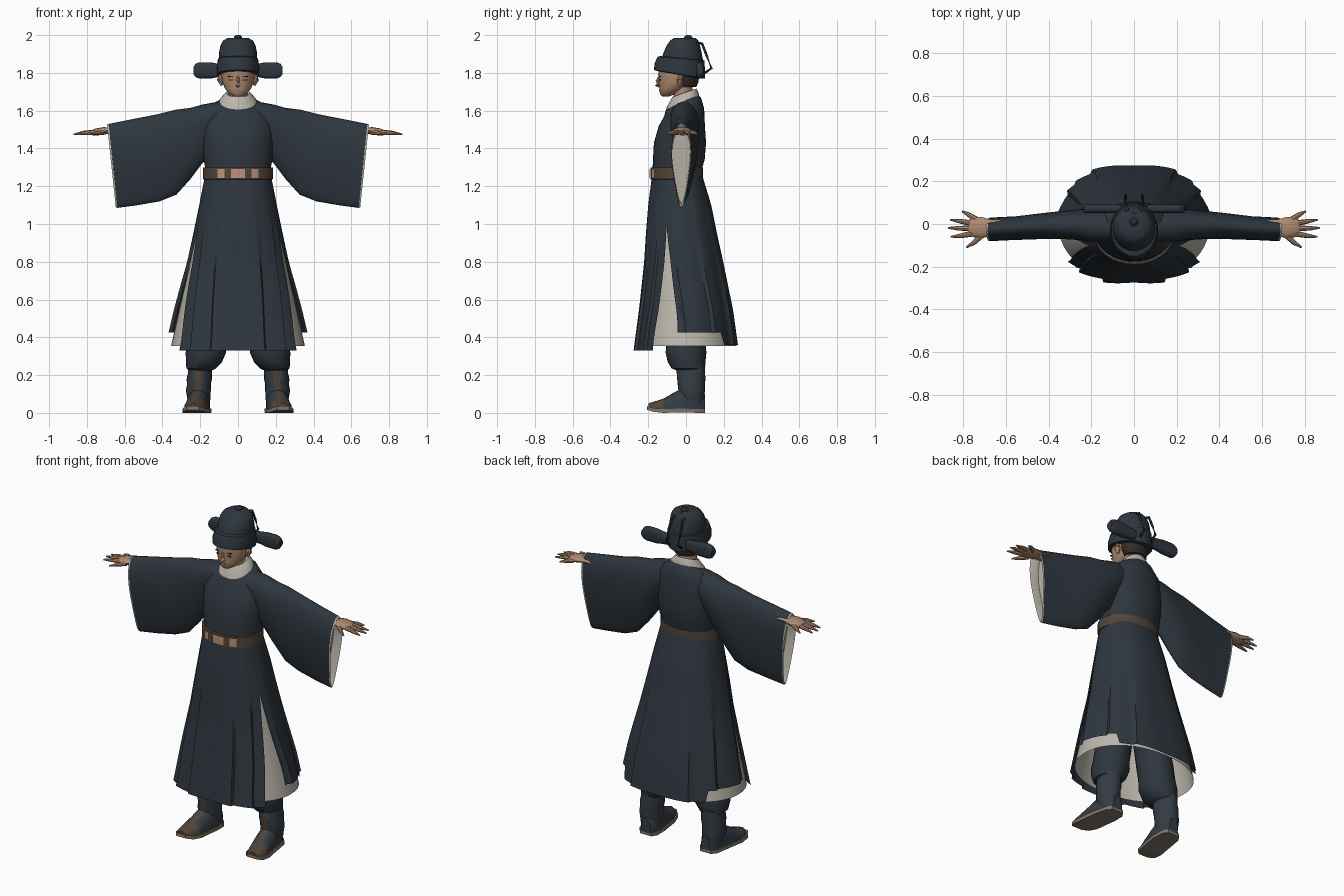
import bpy, bmesh
from math import sin, cos, pi, radians, copysign
from mathutils import Vector

cube = bpy.data.objects.get("Cube")
if cube:
    bpy.data.objects.remove(cube)


def material(name, *rgb):
    m = bpy.data.materials.new(name)
    m.use_nodes = True
    m.diffuse_color = (*rgb, 1)
    m.node_tree.nodes["Principled BSDF"].inputs["Base Color"].default_value = (*rgb, 1)
    return m


NAVY = material("dark navy cloth", .027, .037, .048)
BOOT = material("boot leather", .034, .046, .058)
LINEN = material("pale linen", .50, .47, .41)
SKIN = material("skin", .42, .25, .16)
LIP = material("lip", .33, .16, .11)
BROWN = material("brown leather", .085, .058, .040)
GOLD = material("belt plate", .50, .30, .19)
HAIR = material("dark hair", .035, .026, .022)
SOLE = material("sole", .22, .18, .14)
made = []


def mesh(name, rings, mat, loop=True, caps=(True, True)):
    """Skin a list of equal point rings; open strips when loop is False."""
    bm = bmesh.new()
    rows = [[bm.verts.new(p) for p in r] for r in rings]
    n = len(rows[0])
    for a, b in zip(rows, rows[1:]):
        for i in range(n if loop else n - 1):
            j = (i + 1) % n
            bm.faces.new((a[i], a[j], b[j], b[i]))
    if loop and caps[0]:
        bm.faces.new(rows[0])
    if loop and caps[1]:
        bm.faces.new(rows[-1])
    bmesh.ops.recalc_face_normals(bm, faces=bm.faces)
    me = bpy.data.meshes.new(name)
    bm.to_mesh(me)
    bm.free()
    me.materials.append(mat)
    ob = bpy.data.objects.new(name, me)
    bpy.context.collection.objects.link(ob)
    made.append(ob)
    return ob


def power(v, p):
    return copysign(abs(v) ** (2 / p), v)


def oval(z, cy, rx, ry, tilt=0, cx=0, n=32, p=2):
    pts = []
    for i in range(n):
        a = 2 * pi * i / n
        y = ry * power(sin(a), p)
        pts.append((cx + rx * power(cos(a), p), cy + y, z + tilt * y))
    return pts


def stack(name, rows, mat, caps=(True, True), **kw):
    return mesh(name, [oval(*r, **kw) for r in rows], mat, caps=caps)


def tube(name, points, radii, mat, n=8, flat=1):
    pts = [Vector(p) for p in points]
    rings = []
    for i, p in enumerate(pts):
        d = pts[min(i + 1, len(pts) - 1)] - pts[max(i - 1, 0)]
        side = d.cross(Vector((0, 0, 1))).normalized()
        up = side.cross(d).normalized()
        rings.append([p + radii[i] * (cos(2 * pi * k / n) * side + flat * sin(2 * pi * k / n) * up)
                      for k in range(n)])
    return mesh(name, rings, mat)


def box(name, x, y, z, sx, sy, sz, mat):
    return mesh(name, [[(x + a * sx / 2, y + b * sy / 2, z + c * sz / 2)
                        for a, b in ((-1, -1), (1, -1), (1, 1), (-1, 1))] for c in (-1, 1)], mat)


# Robe body, collar and neck
stack("robe_body", [(1.25, -.05, .172, .13), (1.29, -.047, .172, .13), (1.34, -.038, .182, .137),
                    (1.43, -.032, .188, .138), (1.52, -.022, .19, .122), (1.59, -.01, .17, .106, .2),
                    (1.63, -.015, .13, .095, .4), (1.645, -.02, .1, .085, .45)], NAVY)
stack("collar", [(1.625, -.02, .105, .09, .5), (1.655, -.018, .097, .085, .45),
                 (1.695, -.008, .063, .064, .35), (1.69, -.008, .054, .056, .35)], LINEN)
stack("neck", [(1.62, -.01, .055, .055), (1.68, -.015, .05, .05), (1.75, -.02, .052, .052)], SKIN)

# Skirt: flared cross-section by height (height, centre y, half width, half depth)
PROFILE = [(1.27, -.048, .172, .13), (1.1, -.033, .205, .168), (.95, -.024, .235, .19),
           (.8, -.012, .265, .212), (.55, .001, .328, .252), (.33, .002, .378, .282)]


def skirt_point(z, a, scale):
    for u, v in zip(PROFILE, PROFILE[1:]):
        if z >= v[0] or v is PROFILE[-1]:
            t = (u[0] - z) / (u[0] - v[0])
            cy, rx, ry = (u[k] + t * (v[k] - u[k]) for k in (1, 2, 3))
            return (scale * rx * power(cos(a), 2.15), cy + scale * ry * power(sin(a), 2.15), z)


def skirt_panel(name, middle, reach, hem, folds, cols=48, rows=20):
    """Pleated panel whose side edges draw back below the slit top."""
    rings = []
    for r in range(rows + 1):
        s = r / rows
        opening = radians(14) * min(1, max(0, (s - .33) / .6))
        ring = []
        for c in range(cols + 1):
            t = 2 * c / cols - 1
            a = middle + t * (reach - opening)
            z = 1.27 - s * (1.27 - hem(a))
            pleat = .06 * min(1, s * 1.4) * ((abs(t) * folds) % 1 - .4)
            ring.append(skirt_point(z, a, 1 + pleat))
        rings.append(ring)
    return mesh(name, rings, NAVY, loop=False)


skirt_panel("skirt_front", -pi / 2, radians(67), lambda a: .33, 2.6)
skirt_panel("skirt_back", pi / 2, radians(113), lambda a: .425 if abs(cos(a)) > .74 else .36, 3.2)
mesh("under_robe", [[skirt_point(z, 2 * pi * i / 48, .95) for i in range(48)]
                    for z in (1.1, .95, .8, .6, .45, .355)], LINEN, caps=(True, False))

# Belt and its plates
stack("belt", [(1.235, -.05, .172, .128), (1.237, -.05, .184, .139), (1.298, -.05, .184, .139),
               (1.3, -.05, .172, .128)], BROWN)
for name, x, w in (("plate_centre", 0, .075), ("plate_left", .09, .036), ("plate_right", -.09, .036)):
    front = []
    for z in (1.244, 1.292):
        strip = []
        for k in range(5):
            px = x + w * (k / 4 - .5)
            strip.append((px, -.05 - .144 * (1 - (px / .19) ** 2) ** .5, z))
        front.append(strip)
    mesh(name, front, GOLD, loop=False)

# Head, nose, hair and face
stack("head", [(1.675, -.108, .022, .018), (1.688, -.098, .045, .04), (1.715, -.075, .068, .066),
               (1.75, -.055, .083, .088), (1.79, -.047, .088, .1), (1.86, -.045, .085, .1)], SKIN)
tube("nose", [(0, -.138, 1.785), (0, -.15, 1.755), (0, -.152, 1.737), (0, -.138, 1.73)],
     [.006, .011, .014, .008], SKIN)
stack("hair", [(1.725, .005, .06, .05), (1.75, .005, .078, .06), (1.82, .002, .09, .075)], HAIR)
box("mouth", 0, -.139, 1.708, .034, .006, .006, LIP)
for s, side in ((1, "left"), (-1, "right")):
    box(side + "_eye", s * .034, -.136, 1.762, .026, .008, .006, HAIR)
    box(side + "_brow", s * .035, -.138, 1.78, .034, .008, .005, HAIR)
    tube(side + "_ear", [(s * .086, -.035, 1.735), (s * .094, -.03, 1.765), (s * .09, -.028, 1.8)],
         [.008, .018, .012], SKIN)

# Hat: band, crown, knob, side wings and trailing cords
stack("hat_band", [(1.79, -.034, .1, .12, -.17), (1.793, -.034, .112, .135, -.17),
                   (1.83, -.033, .113, .134, -.14), (1.875, -.027, .106, .124, -.08),
                   (1.88, -.025, .095, .112, -.08)], NAVY)
stack("hat_crown", [(1.86, -.022, .1, .113), (1.91, -.018, .1, .1), (1.945, -.014, .093, .088),
                    (1.97, -.01, .08, .075), (1.984, -.006, .058, .058), (1.986, 0, .02, .02)], NAVY)
stack("hat_knob", [(1.975, .012, .022, .022), (1.99, .012, .022, .022), (2.0, .012, .012, .012)],
      NAVY, n=16)
for s, side in ((1, "left"), (-1, "right")):
    wing = []
    for x, h in ((.06, .03), (.11, .036), (.14, .042), (.205, .043), (.225, .035), (.236, .018)):
        wing.append([(s * x, .072 + .02 * power(cos(2 * pi * k / 16), 3),
                      1.813 + h * power(sin(2 * pi * k / 16), 3)) for k in range(16)])
    mesh(side + "_hat_wing", wing, NAVY)
    tube(side + "_hat_cord", [(s * .03, .04, 1.965), (s * .035, .085, 1.955), (s * .04, .11, 1.89),
                              (s * .04, .135, 1.825), (s * .04, .1, 1.8)], [.007] * 5, NAVY)

# Sleeves with pale cuff linings, hands, legs and boots
SLEEVE = [(.05, 1.65, 1.46, -.01, .07), (.12, 1.645, 1.38, -.01, .09), (.19, 1.632, 1.32, -.008, .095),
          (.25, 1.615, 1.24, -.005, .092), (.33, 1.605, 1.155, -.005, .086),
          (.43, 1.58, 1.12, -.008, .078), (.56, 1.555, 1.1, -.018, .068), (.685, 1.53, 1.085, -.025, .066)]


def sleeve_ring(s, x, top, low, cy, ry, size=1, n=32):
    mid, h = (top + low) / 2, (top - low) / 2
    slant = .045 * max(0, (x - .3) / .385)
    pts = []
    for i in range(n):
        a = 2 * pi * i / n
        fold = 1 + .05 * sin(3 * a + 9 * x)
        pts.append((s * (x - slant * (1 - sin(a)) / 2),
                    cy + size * ry * fold * cos(a) * (.75 + .3 * sin(a)), mid + size * h * sin(a)))
    return pts


HAND = {"thumb": ((.71, -.05), (.75, -.088), (.785, -.11)), "index": ((.755, -.045), (.81, -.055), (.858, -.06)),
        "middle": ((.76, -.02), (.82, -.02), (.87, -.018)), "ring": ((.755, .003), (.81, .012), (.86, .02)),
        "little": ((.74, .022), (.775, .045), (.805, .06))}

for s, side in ((1, "left"), (-1, "right")):
    mesh(side + "_sleeve", [sleeve_ring(s, *r) for r in SLEEVE], NAVY, caps=(True, False))
    x, *end = SLEEVE[-1]
    mesh(side + "_cuff_lining", [sleeve_ring(s, x - .002, *end), sleeve_ring(s, x + .008, *end, .98),
                                 sleeve_ring(s, x, *end, .92), sleeve_ring(s, x - .05, *end, .88)],
         LINEN, caps=(False, True))
    # Hand
    tube(side + "_palm", [(s * .6, -.015, 1.497), (s * .67, -.015, 1.495), (s * .71, -.018, 1.493),
                          (s * .75, -.015, 1.487), (s * .772, -.014, 1.483)],
         [.034, .036, .05, .047, .036], SKIN, n=12, flat=.4)
    for finger, path in HAND.items():
        heights = (1.486, 1.482, 1.474)
        tube(f"{side}_{finger}_finger", [(s * px, py, z) for (px, py), z in zip(path, heights)],
             [.014, .011, .004], SKIN)
    # Trouser leg gathered over the boot
    mesh(side + "_trouser", [oval(z, cy, r, ry, 0, s * cx, 24) for z, cx, cy, r, ry in (
        (.225, .198, .02, .06, .07), (.235, .195, .012, .078, .088), (.27, .18, .003, .096, .1),
        (.32, .17, 0, .107, .108), (.36, .165, 0, .1, .104), (.45, .15, 0, .1, .105),
        (.75, .1, -.01, .09, .1))], NAVY)
    # Boot shaft with a brown front strip
    shaft = mesh(side + "_boot_shaft", [oval(z, cy, r, ry, 0, s * cx, 24) for z, cx, cy, r, ry in (
        (.03, .205, .035, .055, .062), (.09, .208, .03, .063, .068), (.12, .21, .03, .066, .07),
        (.15, .207, .028, .063, .072), (.18, .205, .028, .067, .075), (.21, .202, .026, .063, .075),
        (.25, .2, .025, .064, .077))], BOOT)
    # Foot with a brown toe, and its sole
    foot_rows = ((.1, .2, .03, .1), (.07, .202, .052, .13), (.0, .208, .06, .14), (-.06, .217, .06, .11),
                 (-.12, .226, .06, .075), (-.175, .234, .05, .058), (-.198, .238, .025, .05))
    foot = mesh(side + "_foot", [[(s * (cx + w * cos(2 * pi * k / 20)), y,
                                   .015 + max(0, sin(2 * pi * k / 20)) ** .7 * (top - .015))
                                  for k in range(20)] for y, cx, w, top in foot_rows], BOOT)
    mesh(side + "_sole", [[(s * (cx + d * (w + .007)), y - (.008 if y < -.19 else 0), z + lift)
                           for d, z in ((-1, 0), (1, 0), (1, .02), (-1, .02))]
                          for (y, cx, w, top), lift in zip(foot_rows, (0, 0, .002, .002, 0, .006, .016))], SOLE)
    for ob in (shaft, foot):
        ob.data.materials.append(BROWN)
        for f in ob.data.polygons:
            c = f.center
            strip = ob is shaft and c.y < 0 and abs(abs(c.x) - .207) < .022
            toe = ob is foot and (c.y < -.14 or (c.y < 0 and abs(abs(c.x) - .217) < .02))
            f.material_index = int(strip or toe)

# Smooth shading with sharp creases
bpy.ops.object.select_all(action="DESELECT")
for ob in made:
    ob.select_set(True)
bpy.context.view_layer.objects.active = made[0]
bpy.ops.object.shade_smooth_by_angle(angle=radians(42))
